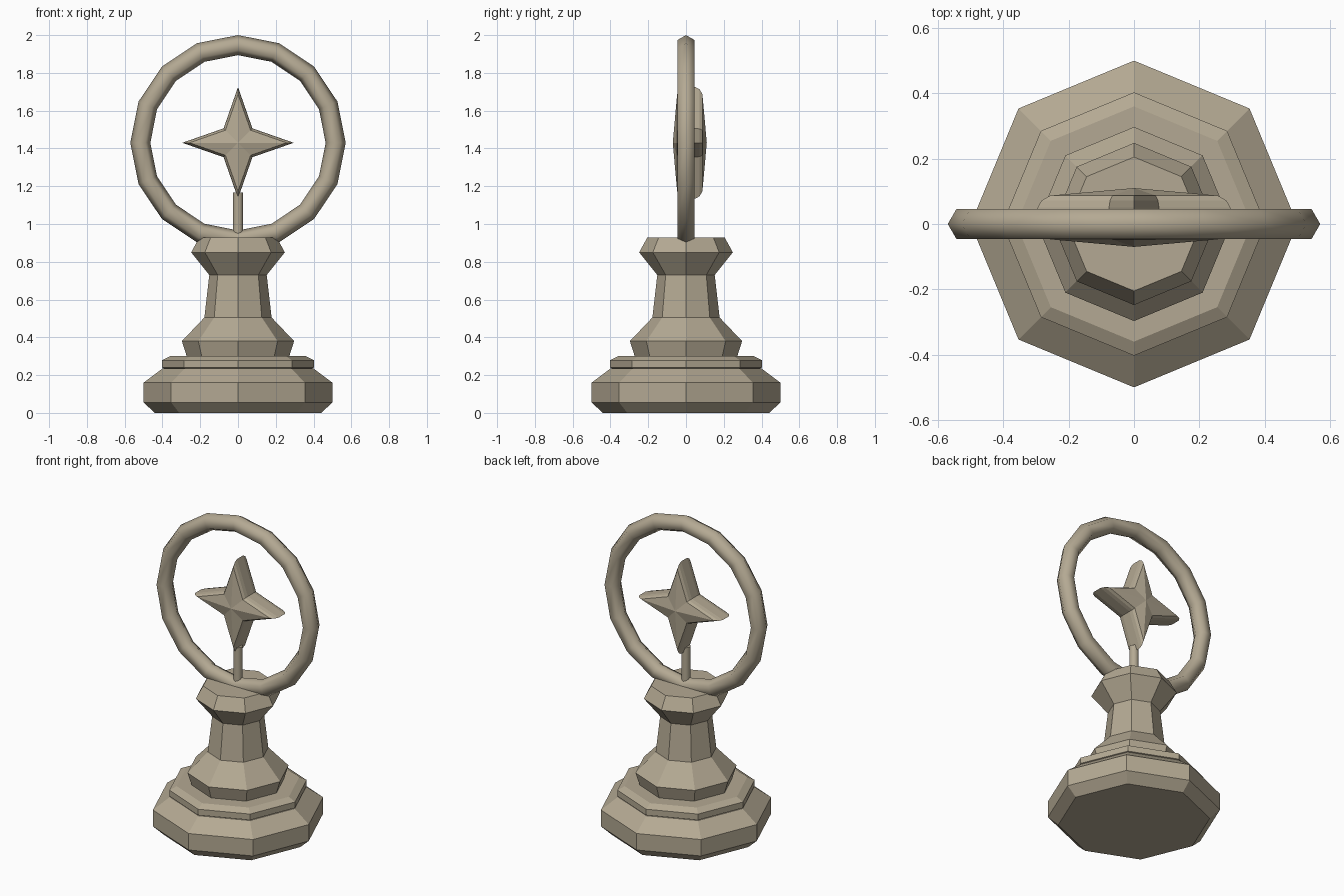
import bpy, bmesh, math
from mathutils import Vector

cube = bpy.data.objects.get("Cube")
if cube:
    bpy.data.objects.remove(cube, do_unlink=True)

stone = bpy.data.materials.new("warm_stone")
stone.use_nodes = True
stone.diffuse_color = (0.456, 0.397, 0.292, 1)
stone.node_tree.nodes["Principled BSDF"].inputs["Base Color"].default_value = stone.diffuse_color


def finish(bm, name, smooth=False):
    bmesh.ops.recalc_face_normals(bm, faces=bm.faces)
    for f in bm.faces:
        f.smooth = smooth and len(f.verts) < 6
    mesh = bpy.data.meshes.new(name)
    bm.to_mesh(mesh)
    bm.free()
    mesh.materials.append(stone)
    obj = bpy.data.objects.new(name, mesh)
    bpy.context.collection.objects.link(obj)
    return obj


def bridge(bm, a, b):
    n = len(a)
    for i in range(n):
        j = (i + 1) % n
        bm.faces.new((a[i], a[j], b[j], b[i]))


def lathe(name, profile, sides=8, smooth=False):
    """Closed turned solid from (radius, height) pairs."""
    bm = bmesh.new()
    rings = [[bm.verts.new((r * math.cos(math.tau * i / sides),
                            r * math.sin(math.tau * i / sides), z))
              for i in range(sides)] for r, z in profile]
    for a, b in zip(rings, rings[1:]):
        bridge(bm, a, b)
    bm.faces.new(rings[0])
    bm.faces.new(rings[-1])
    return finish(bm, name, smooth)


def ring(name, centre_z, major, minor, segments=16, sides=6):
    """Upright hoop facing the front."""
    bm = bmesh.new()
    loops = []
    for i in range(segments):
        a = math.tau * i / segments
        out = Vector((math.cos(a), 0, math.sin(a)))
        loop = []
        for k in range(sides):
            t = math.tau * k / sides
            p = out * (major + minor * math.cos(t))
            loop.append(bm.verts.new(p + Vector((0, minor * math.sin(t), centre_z))))
        loops.append(loop)
    for i in range(segments):
        bridge(bm, loops[i], loops[(i + 1) % segments])
    return finish(bm, name, True)


def star(name, centre, tip, notch, levels, apex):
    """Four-pointed star with bevelled rims and a raised centre on each side."""
    bm = bmesh.new()
    loops = []
    for scale, y in levels:
        loops.append([bm.verts.new((centre[0] + scale * (notch if i % 2 else tip) * math.cos(math.pi * i / 4),
                                    centre[1] + y,
                                    centre[2] + scale * (notch if i % 2 else tip) * math.sin(math.pi * i / 4)))
                      for i in range(8)])
    for a, b in zip(loops, loops[1:]):
        bridge(bm, a, b)
    for loop, side in ((loops[0], -1), (loops[-1], 1)):
        peak = bm.verts.new((centre[0], centre[1] + side * apex, centre[2]))
        for i in range(8):
            bm.faces.new((loop[i], loop[(i + 1) % 8], peak))
    return finish(bm, name)


# Octagonal pedestal
lathe("base", [(0.44, 0), (0.5, 0.055), (0.5, 0.16), (0.4, 0.235)])
lathe("collar", [(0.38, 0.23), (0.403, 0.24), (0.403, 0.278), (0.36, 0.3)])
lathe("column", [(0.27, 0.295), (0.297, 0.38), (0.178, 0.505), (0.152, 0.73),
                 (0.248, 0.85), (0.205, 0.928)])

# Hoop, support rod and star
ring("hoop", 1.43, 0.517, 0.053)
lathe("star_rod", [(0.027, 0.92), (0.027, 1.167)], 12, True)
star("star", (0, 0.02, 1.43), 0.295, 0.108,
     [(0.87, -0.067), (0.96, -0.052), (1, -0.03), (1, 0.03), (0.96, 0.052), (0.87, 0.067)], 0.09)
